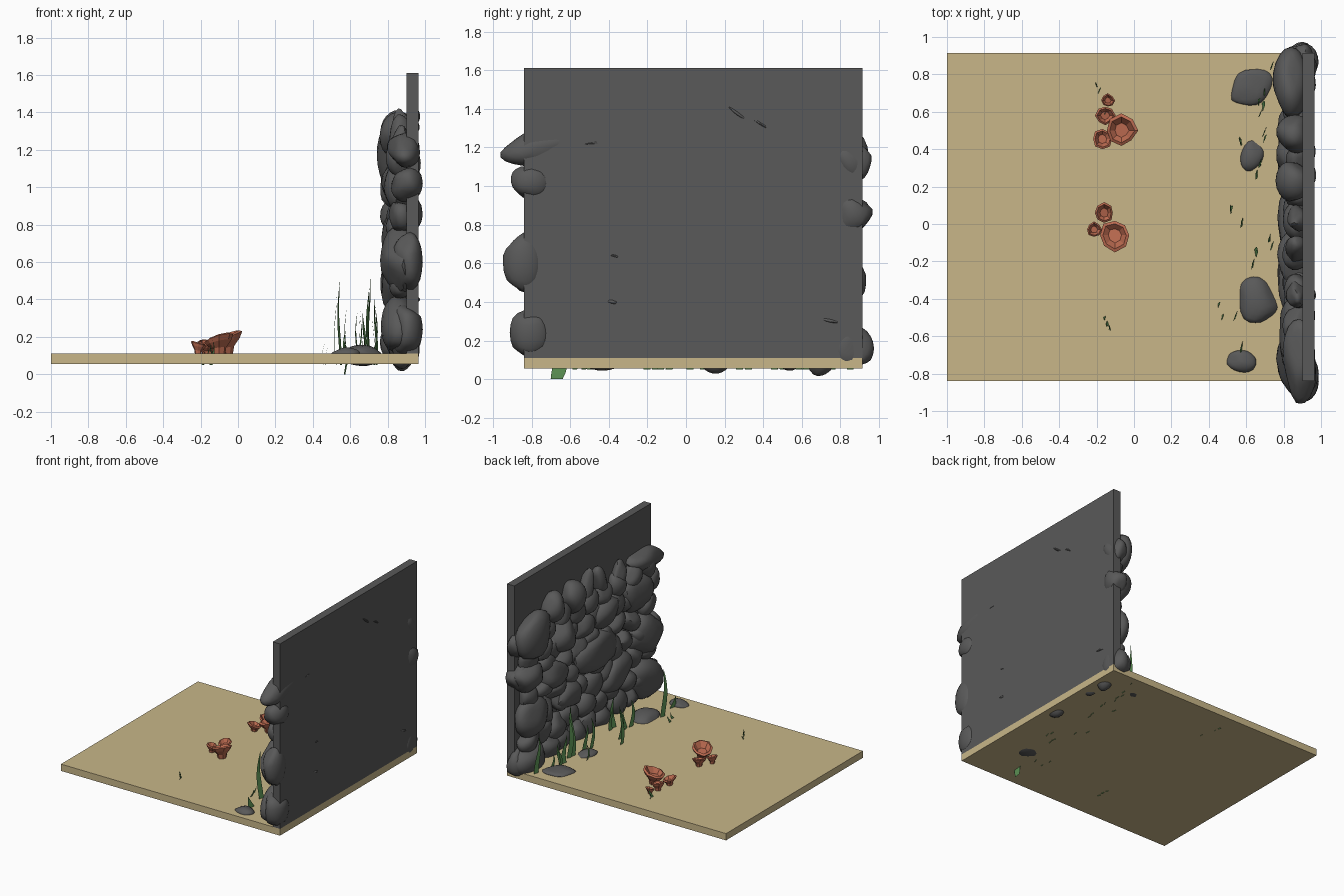
import bpy, bmesh, math, random
from mathutils import Vector, Euler

random.seed(11)
if "Cube" in bpy.data.objects:
    bpy.data.objects.remove(bpy.data.objects["Cube"], do_unlink=True)


def material(name, rgb):
    m = bpy.data.materials.new(name)
    m.use_nodes = True
    m.diffuse_color = (*rgb, 1)
    m.node_tree.nodes["Principled BSDF"].inputs["Base Color"].default_value = (*rgb, 1)
    return m


SAND = material("sand", (0.58, 0.47, 0.25))
STONE = material("dark stone", (0.1, 0.1, 0.1))
CORAL = material("terracotta coral", (0.5, 0.145, 0.08))
GREEN = material("weed green", (0.12, 0.32, 0.1))


def finish(bm, name, mat, smooth=None):
    me = bpy.data.meshes.new(name)
    bmesh.ops.recalc_face_normals(bm, faces=bm.faces)
    bm.to_mesh(me)
    bm.free()
    me.materials.append(mat)
    ob = bpy.data.objects.new(name, me)
    bpy.context.collection.objects.link(ob)
    if smooth:
        bpy.ops.object.select_all(action="DESELECT")
        ob.select_set(True)
        bpy.context.view_layer.objects.active = ob
        bpy.ops.object.shade_smooth_by_angle(angle=math.radians(smooth))
    return ob


def box(name, mat, lo, hi):
    bm = bmesh.new()
    bmesh.ops.create_cube(bm, size=1)
    lo, hi = Vector(lo), Vector(hi)
    for v in bm.verts:
        v.co = (lo + hi) / 2 + v.co * (hi - lo)
    finish(bm, name, mat)


def rock(name, pos, size, rot=(0, 0, 0), cuts=9):
    """Boulder: a ball trimmed by random planes, then softened."""
    bm = bmesh.new()
    bmesh.ops.create_icosphere(bm, subdivisions=3, radius=1)
    planes = [(Vector([random.gauss(0, 1) for _ in range(3)]).normalized(),
               random.uniform(0.68, 0.88)) for _ in range(cuts)]
    for v in bm.verts:
        d = v.co.normalized()
        v.co = d * min([1] + [h / d.dot(n) for n, h in planes if d.dot(n) > 0.1])
    bmesh.ops.smooth_vert(bm, verts=bm.verts, factor=0.5, use_axis_x=True,
                          use_axis_y=True, use_axis_z=True)
    turn = Euler(rot).to_matrix()
    for v in bm.verts:
        v.co = Vector(pos) + turn @ (v.co * 1.06 * Vector(size))
    finish(bm, name, STONE, 40)


def blade(name, x, y, height, width=0.04, base=0.05):
    """Wavy tapering leaf, broad side towards the open end of the floor."""
    bm = bmesh.new()
    steps, phase = 7, random.uniform(0, 6)
    twist = random.uniform(-0.4, 0.4)
    pairs = []
    for i in range(steps + 1):
        t = i / steps
        w = width / 2 * (1 - t) ** 0.6 * (0.75 + 0.5 * math.sin(math.pi * t)) + 0.001
        sway = 0.012 * (math.sin(phase + 5 * t) - math.sin(phase))
        c = Vector((x + sway * 0.6, y + sway, base + t * (height - base)))
        side = Vector((math.sin(twist), math.cos(twist), 0)) * w
        pairs.append((bm.verts.new(c - side), bm.verts.new(c + side)))
    for a, b in zip(pairs, pairs[1:]):
        bm.faces.new((a[0], a[1], b[1], b[0]))
    finish(bm, name, GREEN)


def cup(name, x, y, r, height, lean):
    """Faceted coral cup with a hollow mouth."""
    bm = bmesh.new()
    sides = 8
    profile = [(0.4, 0), (0.5, 0.4), (0.85, 0.7), (1, 0.92), (0.8, 1), (0.45, 0.65)]
    rings = []
    wob = [random.uniform(0.85, 1.1) for _ in range(sides)]
    for pr, pz in profile:
        ring = []
        for k in range(sides):
            a = math.tau * k / sides
            rr = r * pr * wob[k]
            z = pz * height + lean[0] * rr * math.cos(a) * pz + lean[1] * rr * math.sin(a) * pz
            ring.append(bm.verts.new((x + rr * math.cos(a) + lean[0] * -0.1 * r * pz,
                                      y + rr * math.sin(a), 0.1 + z)))
        rings.append(ring)
    for a, b in zip(rings, rings[1:]):
        for k in range(sides):
            n = (k + 1) % sides
            bm.faces.new((a[k], a[n], b[n], b[k]))
    bm.faces.new(rings[0][::-1])
    bm.faces.new(rings[-1])
    finish(bm, name, CORAL)


# Floor and wall slabs
box("sand_floor", SAND, (-1, -0.84, 0.055), (0.965, 0.915, 0.11))
box("back_wall", STONE, (0.9, -0.84, 0.11), (0.965, 0.915, 1.61))

# Large wall boulders: y, z, half width, half height
large = [(0.74, 1.16, 0.2, 0.19), (0.48, 1.29, 0.1, 0.12), (0.23, 1.27, 0.12, 0.13),
         (-0.57, 1.0, 0.2, 0.15), (-0.72, 0.61, 0.23, 0.18), (-0.68, 0.25, 0.22, 0.16),
         (-0.05, 0.72, 0.28, 0.16), (0.78, 0.84, 0.18, 0.12), (0.5, 0.76, 0.17, 0.12),
         (0.77, 0.18, 0.18, 0.12), (0.75, 0.5, 0.18, 0.16), (0.3, 0.5, 0.17, 0.12),
         (-0.3, 0.46, 0.2, 0.14), (0.35, 1.0, 0.15, 0.15), (-0.2, 1.0, 0.17, 0.13)]
for i, (y, z, w, h) in enumerate(large):
    rock(f"wall_boulder_{i + 1}", (0.86 if i else 0.84, y, z), (0.1, w, h),
         (random.uniform(-0.35, 0.35), 0, 0))

# Smaller stones filling the gaps
for row in range(7):
    for col in range(9):
        y = -0.72 + col * 0.18 + (row % 2) * 0.08 + random.uniform(-0.04, 0.04)
        z = 0.16 + row * 0.165 + random.uniform(-0.03, 0.03)
        rock(f"wall_stone_{row}_{col}", (0.875, min(y, 0.78), z),
             (random.uniform(0.06, 0.085), random.uniform(0.09, 0.13), random.uniform(0.08, 0.12)),
             (random.uniform(-0.7, 0.7), 0, 0))

# Pointed shards along the top and the overhanging end stone
for i, (y, z, tilt) in enumerate([(0.03, 1.27, 0.2), (-0.14, 1.24, -0.35), (-0.36, 1.2, 0.4)]):
    rock(f"wall_shard_{i + 1}", (0.87, y, z), (0.06, 0.07, 0.16), (tilt, 0, 0), 14)
rock("overhang_stone", (0.89, -0.74, 1.21), (0.1, 0.23, 0.1), (0.15, -0.2, 0), 12)

# Stones wrapping the wall ends: y, z, half height
for i, (y, z, h) in enumerate([(0.86, 0.85, 0.12), (0.86, 0.16, 0.12), (0.86, 1.13, 0.12),
                               (-0.8, 1.02, 0.1), (-0.84, 0.6, 0.17), (-0.8, 0.24, 0.15)]):
    rock(f"wall_end_stone_{i + 1}", (0.9, y, z), (0.085, 0.11, h))

# Stone tips that break through the outer wall face
for i, (y, z, w, tilt) in enumerate([(0.26, 1.38, 0.07, -0.6), (0.38, 1.33, 0.07, -0.6),
                                     (-0.5, 1.22, 0.07, 0.1), (-0.38, 0.64, 0.04, -0.25),
                                     (-0.38, 0.4, 0.04, -0.25), (0.76, 0.3, 0.07, -0.2)]):
    rock(f"wall_tip_{i + 1}", (0.945, y, z), (0.028, w, 0.012), (tilt, 0, 0))

# Flat stones on the floor
for i, (x, y, w, d, h, turn) in enumerate([(0.62, 0.73, 0.13, 0.1, 0.045, 0.5),
                                           (0.63, 0.36, 0.06, 0.1, 0.04, -0.3),
                                           (0.66, -0.42, 0.11, 0.14, 0.055, 0.3),
                                           (0.57, -0.73, 0.09, 0.06, 0.045, -0.3)]):
    rock(f"floor_stone_{i + 1}", (x, y, 0.1), (w, d, h), (0, 0, turn))

# Weed clumps: x, y, tallest tip, number of blades
clumps = [(0.74, 0.85, 0.4, 1), (0.69, 0.65, 0.33, 4), (0.7, 0.48, 0.52, 2), (0.66, 0.3, 0.36, 2),
          (0.58, 0.46, 0.24, 1), (0.525, 0.09, 0.42, 1), (0.585, 0.02, 0.35, 1),
          (0.73, -0.11, 0.36, 2), (0.65, -0.18, 0.33, 2), (0.55, -0.48, 0.5, 1),
          (0.46, -0.42, 0.16, 1), (0.47, -0.5, 0.16, 1),
          (-0.16, -0.53, 0.18, 3), (-0.17, 0.74, 0.18, 2), (-0.15, 0.6, 0.17, 1)]
for i, (x, y, top, count) in enumerate(clumps):
    for k in range(count):
        spread = 0.045 * (k - (count - 1) / 2)
        blade(f"weed_{i + 1}_{k + 1}", x + random.uniform(-0.02, 0.02) * (count > 1), y + spread,
              top * (1 - 0.12 * k), 0.045 if top > 0.2 else 0.03)
blade("weed_rooted", 0.57, -0.67, 0.2, 0.08, 0)

# Two coral groups
for i, (x, y, r, h, lean) in enumerate([(-0.065, 0.5, 0.085, 0.11, (0.35, 0.1)),
                                        (-0.155, 0.58, 0.052, 0.075, (-0.2, 0.2)),
                                        (-0.17, 0.455, 0.055, 0.065, (-0.3, -0.2)),
                                        (-0.14, 0.66, 0.036, 0.055, (0.1, 0.3)),
                                        (-0.1, -0.06, 0.088, 0.1, (0.3, -0.2)),
                                        (-0.16, 0.06, 0.052, 0.07, (-0.1, 0.3)),
                                        (-0.215, -0.03, 0.042, 0.07, (-0.3, 0))]):
    cup(f"coral_cup_{i + 1}", x, y, r, h, lean)
